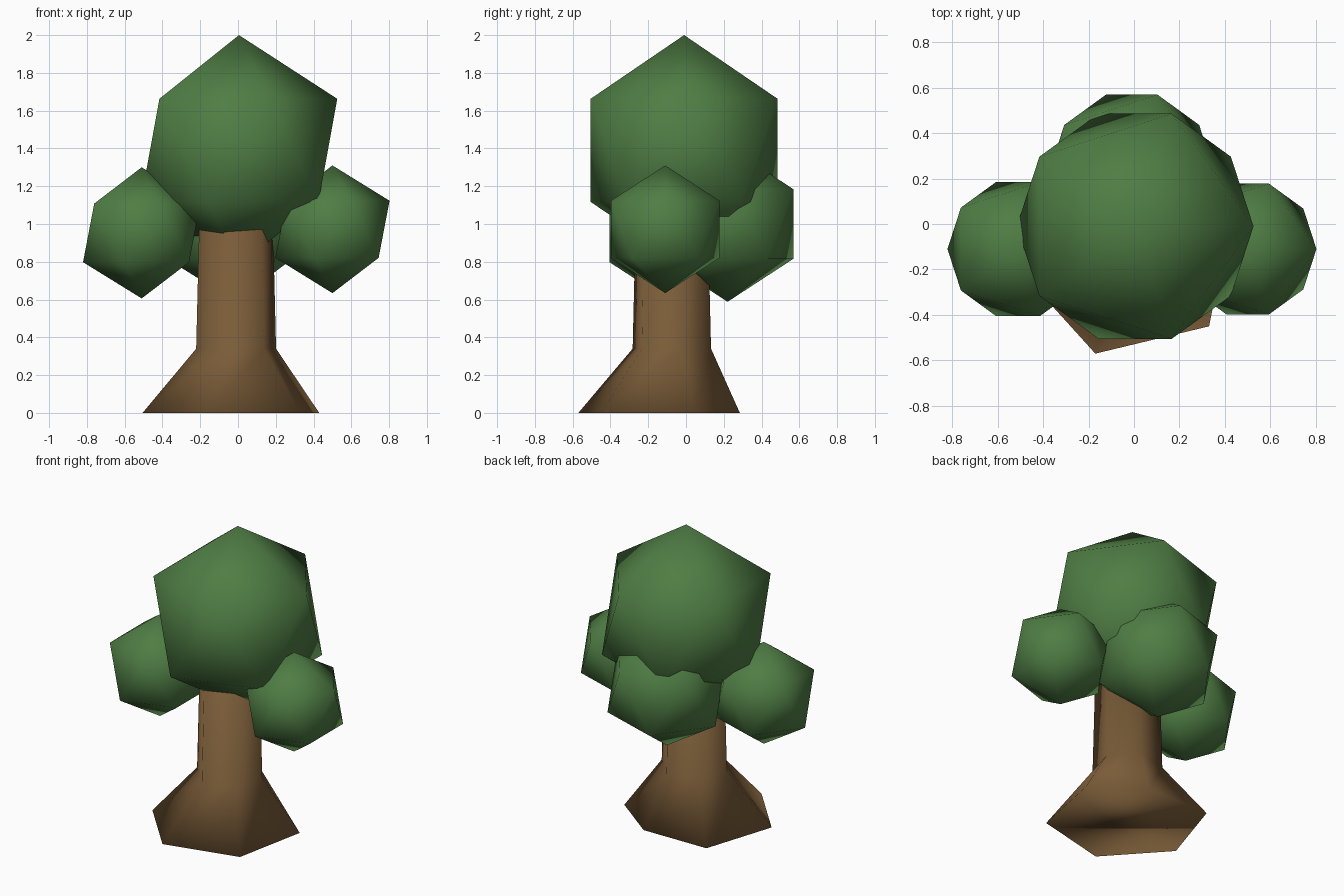
import bpy, bmesh, math

if "Cube" in bpy.data.objects:
    bpy.data.objects.remove(bpy.data.objects["Cube"])


def material(name, rgb):
    m = bpy.data.materials.new(name)
    m.diffuse_color = (*rgb, 1)
    m.use_nodes = True
    m.node_tree.nodes["Principled BSDF"].inputs["Base Color"].default_value = m.diffuse_color
    return m


leaf = material("leaf green", (0.078, 0.205, 0.058))
bark = material("bark brown", (0.195, 0.107, 0.040))


def finish(bm, name, mat):
    bmesh.ops.recalc_face_normals(bm, faces=bm.faces)
    for f in bm.faces:
        f.smooth = True
    mesh = bpy.data.meshes.new(name)
    bm.to_mesh(mesh)
    bm.free()
    mesh.materials.append(mat)
    obj = bpy.data.objects.new(name, mesh)
    bpy.context.collection.objects.link(obj)
    return obj


# Leaf clumps: soft-shaded twenty-sided balls
def clump(name, center, radius, height):
    bm = bmesh.new()
    bmesh.ops.create_icosphere(bm, subdivisions=1, radius=1)
    for v in bm.verts:
        v.co.x = v.co.x * radius + center[0]
        v.co.y = v.co.y * radius + center[1]
        v.co.z = v.co.z * height + center[2]
    return finish(bm, name, leaf)


clump("crown", (0.005, -0.01, 1.39), 0.582, 0.61)
clump("left_clump", (-0.51, -0.11, 0.953), 0.347, 0.347)
clump("right_clump", (0.50, -0.11, 0.972), 0.338, 0.338)
clump("back_clump", (-0.01, 0.22, 1.0), 0.41, 0.412)


# Trunk: six-sided column with an uneven flared foot
def hexagon(radius, z):
    angles = [math.radians(-107 + 60 * k) for k in range(6)]
    return [(-0.01 + radius * math.cos(a), -0.075 + radius * math.sin(a), z)
            for a in angles]


foot = [(-0.17, -0.57, 0), (0.33, -0.45, 0), (0.43, 0.05, 0),
        (0.12, 0.285, 0), (-0.35, 0.28, 0), (-0.505, -0.20, 0)]
bm = bmesh.new()
rings = [[bm.verts.new(p) for p in ring]
         for ring in (foot, hexagon(0.217, 0.34), hexagon(0.198, 1.1))]
for low, high in zip(rings, rings[1:]):
    for i in range(6):
        j = (i + 1) % 6
        bm.faces.new((low[i], low[j], high[j], high[i]))
bm.faces.new(rings[0][::-1])
bm.faces.new(rings[-1])
finish(bm, "trunk", bark)
